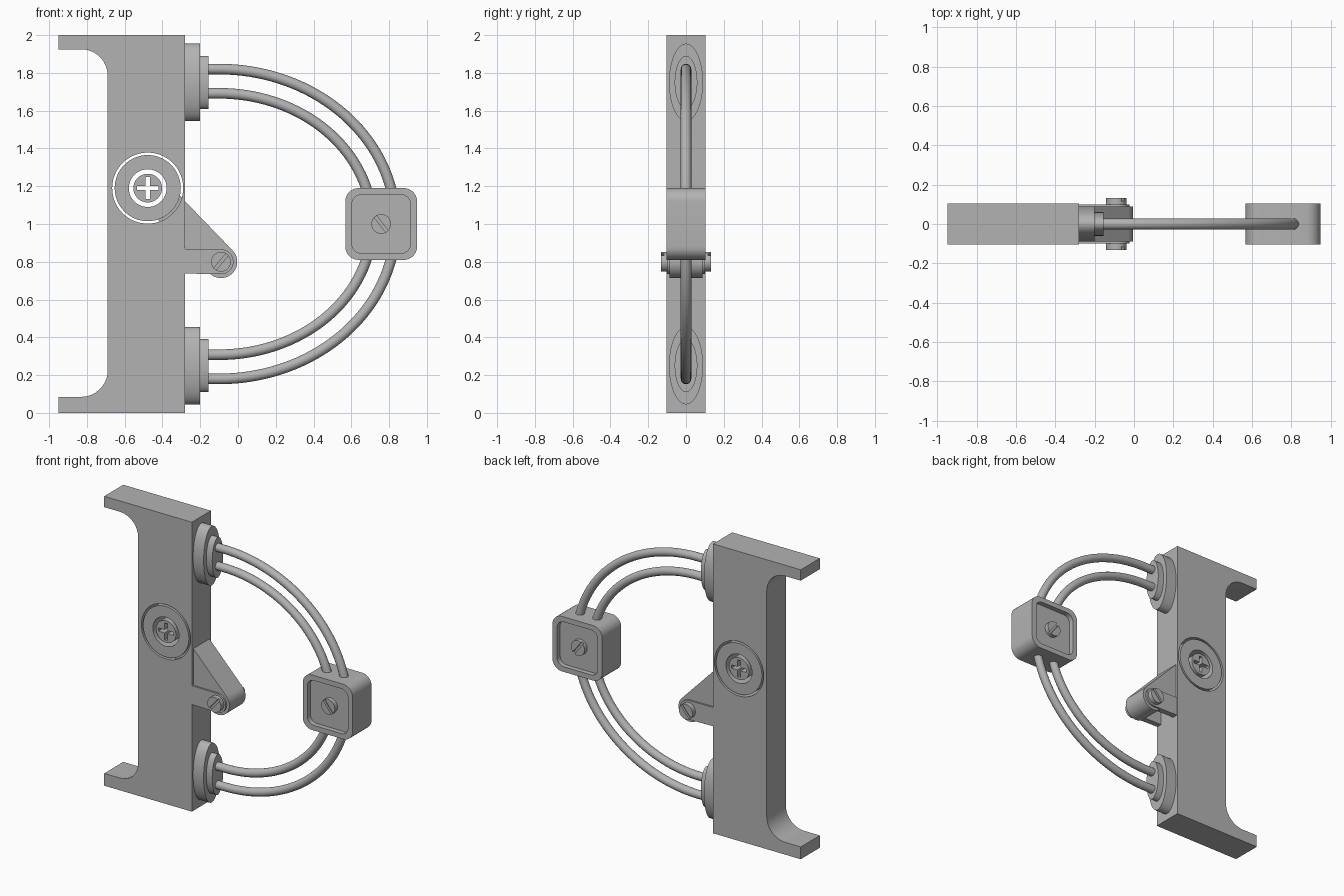
import bpy, bmesh, math
from mathutils import Vector, Matrix

cube = bpy.data.objects.get("Cube")
if cube:
    bpy.data.objects.remove(cube, do_unlink=True)

grey = bpy.data.materials.new("plain grey")
grey.use_nodes = True
grey.diffuse_color = (0.45, 0.45, 0.45, 1)
for node in grey.node_tree.nodes:
    if node.type == 'BSDF_PRINCIPLED':
        node.inputs["Base Color"].default_value = (0.45, 0.45, 0.45, 1)


def arc(cx, cz, r, start, end, n=12):
    angles = [math.radians(start + (end - start) * i / n) for i in range(n + 1)]
    return [(cx + r * math.cos(a), cz + r * math.sin(a)) for a in angles]


def circle(cx, cz, r, n=64):
    return arc(cx, cz, r, 0, 360, n)[:-1]


def rounded_square(cx, cz, half, r):
    k = half - r
    pts = []
    for sx, sz, start in ((1, 1, 0), (-1, 1, 90), (-1, -1, 180), (1, -1, 270)):
        pts += arc(cx + sx * k, cz + sz * k, r, start, start + 90, 8)
    return pts


def bar(cx, cz, length, width, angle):
    """Rectangle outline centred on a point and turned by an angle."""
    c, s = math.cos(math.radians(angle)), math.sin(math.radians(angle))
    corners = ((-1, -1), (1, -1), (1, 1), (-1, 1))
    return [(cx + i * length / 2 * c - j * width / 2 * s,
             cz + i * length / 2 * s + j * width / 2 * c) for i, j in corners]


def smooth(obj):
    bpy.ops.object.select_all(action='DESELECT')
    obj.select_set(True)
    bpy.context.view_layer.objects.active = obj
    bpy.ops.object.shade_smooth_by_angle(angle=math.radians(35))


def finish(name, bm):
    bmesh.ops.recalc_face_normals(bm, faces=bm.faces[:])
    mesh = bpy.data.meshes.new(name)
    bm.to_mesh(mesh)
    bm.free()
    mesh.materials.append(grey)
    obj = bpy.data.objects.new(name, mesh)
    bpy.context.collection.objects.link(obj)
    return obj


def prism(name, outline, y0, y1, cuts=()):
    """Extrude an outline along y, then cut (outline, y0, y1) prisms out of it."""
    bm = bmesh.new()
    face = bm.faces.new([bm.verts.new((x, y0, z)) for x, z in outline])
    ext = bmesh.ops.extrude_face_region(bm, geom=[face])["geom"]
    moved = [v for v in ext if isinstance(v, bmesh.types.BMVert)]
    bmesh.ops.translate(bm, verts=moved, vec=(0, y1 - y0, 0))
    obj = finish(name, bm)
    for cut in cuts:
        cutter = prism("cutter", *cut)
        cutter.hide_render = True
        mod = obj.modifiers.new("cut", 'BOOLEAN')
        mod.operation = 'DIFFERENCE'
        mod.solver = 'EXACT'
        mod.object = cutter
        bpy.context.view_layer.objects.active = obj
        bpy.ops.object.modifier_apply(modifier=mod.name)
        bpy.data.objects.remove(cutter, do_unlink=True)
    smooth(obj)
    return obj


def oval_plug(name, x0, x1, z, ry, rz):
    bm = bmesh.new()
    bmesh.ops.create_cone(bm, cap_ends=True, segments=64, radius1=1, radius2=1, depth=1)
    turn = Matrix.Rotation(math.pi / 2, 4, 'Y')
    size = Matrix.Diagonal((x1 - x0, ry, rz, 1))
    place = Matrix.Translation(((x0 + x1) / 2, 0, z))
    bm.transform(place @ size @ turn)
    smooth(finish(name, bm))


def tube(name, points, r, sides=20):
    """Sweep a circle along a path in the xz plane."""
    bm = bmesh.new()
    rings = []
    for i, p in enumerate(points):
        t = (points[min(i + 1, len(points) - 1)] - points[max(i - 1, 0)]).normalized()
        side = Vector((-t.z, 0, t.x))
        rings.append([bm.verts.new(p + r * (math.cos(a) * side + math.sin(a) * Vector((0, 1, 0))))
                      for a in (math.tau * k / sides for k in range(sides))])
    for a, b in zip(rings, rings[1:]):
        for k in range(sides):
            n = (k + 1) % sides
            bm.faces.new((a[k], a[n], b[n], b[k]))
    bm.faces.new(rings[0])
    bm.faces.new(rings[-1])
    smooth(finish(name, bm))


def slotted_screw(name, cx, cz, y_in, y_out, angle):
    depth = 0.015 if y_out > 0 else -0.015
    slot = (bar(cx, cz, 0.2, 0.016, angle), y_out - depth, y_out + depth)
    prism(name, circle(cx, cz, 0.052, 40), y_in, y_out, [slot])


T = 0.104  # half thickness of the body

# Upright body with two flanges and a round opening
profile = [(-0.28, 0), (-0.28, 2), (-0.95, 2), (-0.95, 1.925)]
profile += arc(-0.83, 1.785, 0.14, 90, 0)
profile += arc(-0.83, 0.225, 0.14, 0, -90)
profile += [(-0.95, 0.085), (-0.95, 0)]
hub = (-0.478, 1.19)
prism("body", profile, -T, T, [(circle(*hub, 0.188), -0.2, 0.2)])

# Round insert and cross-slotted centre
prism("hub_disc", circle(*hub, 0.175), -T, T, [(circle(*hub, 0.1, 48), -0.2, 0.2)])
prism("hub_centre", circle(*hub, 0.076, 48), -T, T,
      [(bar(*hub, 0.116, 0.022, a), -0.2, 0.2) for a in (0, 90)])

# Sloping lever with a round end
pivot = (-0.09, 0.8)
ux, uz = math.cos(math.radians(134)), math.sin(math.radians(134))
lever = arc(*pivot, 0.086, 224, 404, 24)
lever += [(x + 0.4 * ux, z + 0.4 * uz) for x, z in (lever[-1], lever[0])]
prism("lever", lever, -0.088, 0.088)

# Bracket cheeks and pivot screws on both sides
for side, label in ((-1, "front"), (1, "back")):
    cheek = [(-0.29, 0.738)] + arc(*pivot, 0.066, -90, 90, 16) + [(-0.29, 0.868)]
    prism(label + "_bracket_cheek", cheek, side * 0.06, side * 0.1)
    slotted_screw(label + "_pivot_screw", *pivot, side * 0.095, side * 0.132, 50)

# Oval plugs at both ends
for z, label in ((1.75, "upper"), (0.25, "lower")):
    oval_plug(label + "_plug_base", -0.285, -0.2, z, 0.09, 0.205)
    oval_plug(label + "_plug_collar", -0.205, -0.155, z, 0.06, 0.14)

# Curved rods
for a, b, label in ((0.935, 0.82, "outer"), (0.81, 0.692, "inner")):
    path = [Vector((-0.17, 0, 1 + b))]
    path += [Vector((-0.1 + a * x, 0, 1 + b * z)) for x, z in arc(0, 0, 1, 90, -90, 72)]
    path.append(Vector((-0.17, 0, 1 - b)))
    tube(label + "_rod", path, 0.028)

# Clamp block with a recess and a screw on both faces
block = (0.758, 1.0)
recess = rounded_square(*block, 0.155, 0.05)
prism("clamp_block", rounded_square(*block, 0.19, 0.07), -T, T,
      [(recess, s * 0.07, s * 0.2) for s in (-1, 1)])
for side, label in ((-1, "front"), (1, "back")):
    slotted_screw(label + "_clamp_screw", *block, side * 0.06, side * 0.1, -52)
